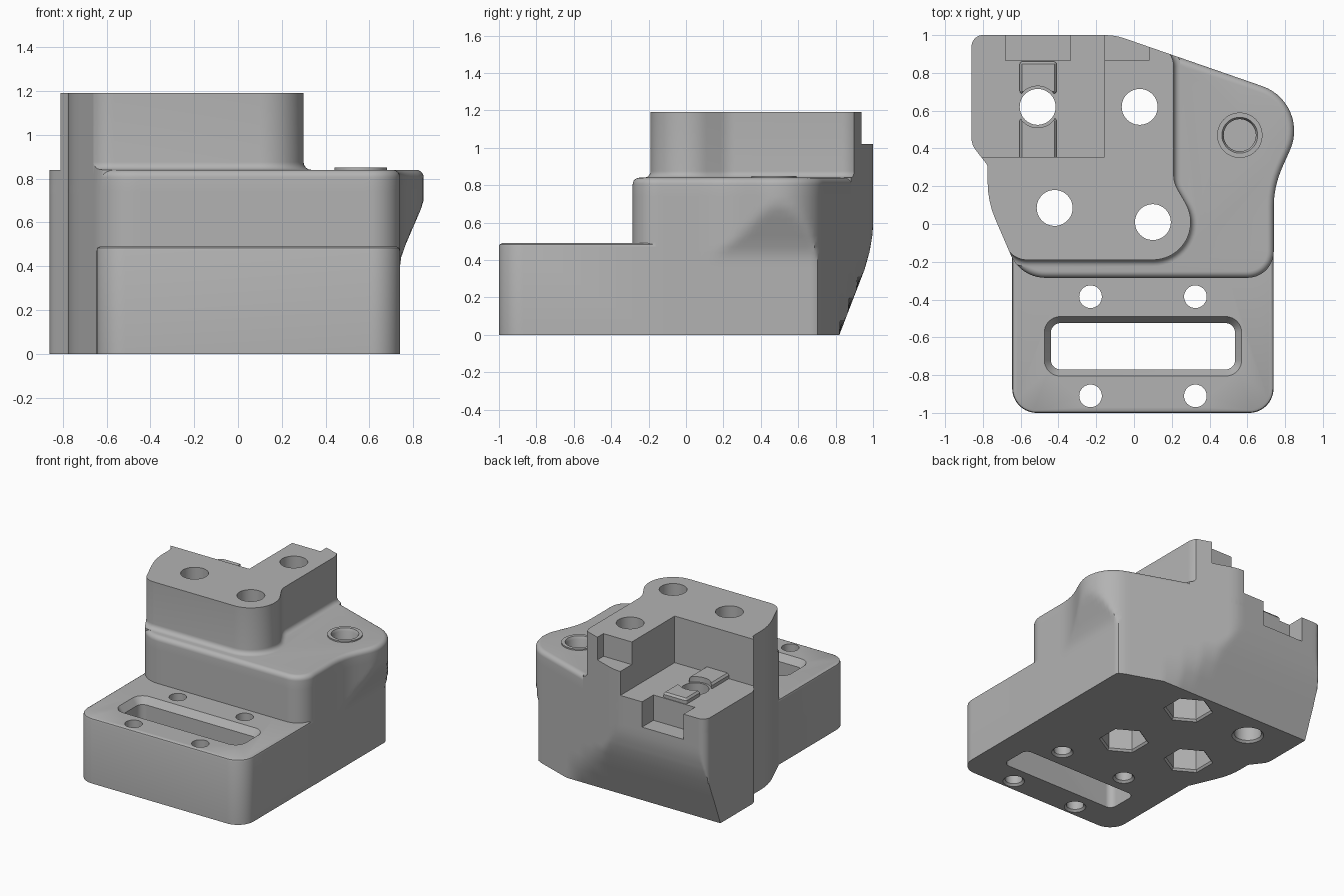
import bpy, bmesh, math
from mathutils import Vector

cube = bpy.data.objects.get("Cube")
if cube:
    bpy.data.objects.remove(cube, do_unlink=True)

grey = bpy.data.materials.new("plain grey")
grey.use_nodes = True
grey.diffuse_color = (0.45, 0.45, 0.45, 1)
grey.node_tree.nodes["Principled BSDF"].inputs["Base Color"].default_value = (0.45, 0.45, 0.45, 1)


def outline(corners, step=None):
    """Counter-clockwise corners (x, y, radius) to a polygon with rounded corners."""
    pts = []
    n = len(corners)
    for i, (x, y, r) in enumerate(corners):
        p = Vector((x, y))
        a = (p - Vector(corners[i - 1][:2])).normalized()
        b = (Vector(corners[(i + 1) % n][:2]) - p).normalized()
        turn = math.atan2(a.x * b.y - a.y * b.x, a.dot(b))
        if r == 0:
            pts.append(p)
            continue
        start = p - a * r * math.tan(abs(turn) / 2)
        side = math.copysign(1, turn)
        centre = start + Vector((-a.y, a.x)) * r * side
        arm = start - centre
        count = max(3, math.ceil(abs(turn) / math.radians(7)))
        for k in range(count + 1):
            t = turn * k / count
            c, s = math.cos(t), math.sin(t)
            pts.append(centre + Vector((arm.x * c - arm.y * s, arm.x * s + arm.y * c)))
    if not step:
        return pts
    fine = []
    for i, p in enumerate(pts):
        q = pts[(i + 1) % len(pts)]
        m = max(1, round((q - p).length / step))
        fine += [p.lerp(q, k / m) for k in range(m)]
    return fine


def rect(x0, x1, y0, y1, r=0):
    return outline([(x0, y0, r), (x1, y0, r), (x1, y1, r), (x0, y1, r)])


def circle(x, y, r, n=48):
    angles = [math.pi / 2 + math.tau * k / n for k in range(n)]
    return [Vector((x + r * math.cos(a), y + r * math.sin(a))) for a in angles]


def loft(name, pts, levels, limit=None):
    """Stack the outline at levels (z, outward offset) and close both ends."""
    bm = bmesh.new()
    n = len(pts)
    rings = []
    for z, off in levels:
        ring = []
        for i, p in enumerate(pts):
            t = (p - pts[i - 1]).normalized() + (pts[(i + 1) % n] - p).normalized()
            t.normalize()
            x, y = p.x + t.y * off, p.y - t.x * off
            if limit:
                x, y = limit(x, y, z)
            ring.append(bm.verts.new((x, y, z)))
        rings.append(ring)
    for low, high in zip(rings, rings[1:]):
        for i in range(n):
            j = (i + 1) % n
            bm.faces.new((low[i], low[j], high[j], high[i]))
    bm.faces.new(rings[0][::-1])
    bm.faces.new(rings[-1])
    bmesh.ops.remove_doubles(bm, verts=bm.verts, dist=1e-5)
    bmesh.ops.recalc_face_normals(bm, faces=bm.faces)
    mesh = bpy.data.meshes.new(name)
    bm.to_mesh(mesh)
    bm.free()
    mesh.materials.append(grey)
    obj = bpy.data.objects.new(name, mesh)
    bpy.context.collection.objects.link(obj)
    return obj


def combine(target, other, operation):
    mod = target.modifiers.new("combine", 'BOOLEAN')
    mod.operation = operation
    mod.solver = 'EXACT'
    mod.object = other
    bpy.context.view_layer.objects.active = target
    bpy.ops.object.modifier_apply(modifier=mod.name)
    bpy.data.objects.remove(other, do_unlink=True)


def cut(target, pts, levels):
    combine(target, loft("cutter", pts, levels), 'DIFFERENCE')


def ramp(table, z):
    """Linear interpolation in (z, value) pairs."""
    for (z0, v0), (z1, v1) in zip(table, table[1:]):
        if z <= z1:
            return v0 + (v1 - v0) * max(0, z - z0) / (z1 - z0)
    return table[-1][1]


# Main body: sloping back, side boss that flares out, rounded upper edge
body_shape = outline([
    (-0.6, -0.285, 0.2), (0.74, -0.285, 0.14), (0.74, 0.2, 0.5), (0.938, 0.64, 0.25),
    (-0.1, 1.0, 0.3), (-0.86, 1.0, 0.06), (-0.86, 0.42, 0.1), (-0.775, 0.31, 0.03),
    (-0.775, 0.12, 0.5)], step=0.025)
back_slope = [(0, 0.82), (0.35, 0.955), (0.45, 0.983), (0.53, 0.996), (0.62, 1.01)]
side_flare = [(0.40, 0.74), (0.44, 0.745), (0.5, 0.766), (0.66, 0.835), (0.70, 0.847), (0.74, 0.87)]


def body_limit(x, y, z):
    return min(x, ramp(side_flare, z)), min(y, ramp(back_slope, z))


R = 0.035
quarter = [math.radians(a) for a in range(0, 91, 15)]
heights = [0, 0.12, 0.24, 0.35, 0.40, 0.44, 0.47, 0.5, 0.53, 0.58, 0.62, 0.66, 0.70, 0.74]
body = loft("mount_block", body_shape,
            [(z, 0) for z in heights]
            + [(0.84 - R + R * math.sin(a), -R * (1 - math.cos(a))) for a in quarter],
            body_limit)

# Front foot with a small bevel on top
foot = loft("front_foot", outline([(-0.645, -1, 0.13), (0.739, -1, 0.13), (0.739, 0, 0), (-0.645, 0, 0)]),
            [(0, 0), (0.472, 0), (0.484, -0.004), (0.49, -0.016)])
combine(body, foot, 'UNION')

# Raised upper block with a coved root, trimmed to the body outline
upper_shape = outline([
    (-0.64, -0.19, 0.12), (0.446, -0.19, 0.2), (0.21, 0.22, 0.15), (0.21, 0.9, 0.12),
    (-0.1, 1.1, 0), (-1.1, 1.1, 0), (-1.1, 0.7, 0)])
upper = loft("upper_block", upper_shape,
             [(0.7, R)] + [(0.84 + R * (1 - math.cos(a)), R * (1 - math.sin(a))) for a in quarter]
             + [(1.19, 0)])
combine(upper, loft("envelope", body_shape, [(0.72, 0), (1.3, 0)]), 'INTERSECT')
combine(body, upper, 'UNION')

# Corner pocket and the two back notches
cut(body, rect(-1.2, -0.155, 0.355, 1.2), [(0.84, 0), (1.4, 0)])
cut(body, rect(-0.156, 0.08, 0.865, 1.2), [(1.02, 0), (1.4, 0)])
cut(body, rect(-0.68, -0.335, 0.865, 1.2), [(0.65, 0), (1.4, 0)])

# Latch pads on the pocket floor, hollowed around the bolt hole
for y0, y1 in ((0.33, 0.56), (0.69, 0.86)):
    pad = loft("latch_pad", rect(-0.605, -0.41, y0, y1, 0.015), [(0.8, 0), (0.865, 0), (0.88, -0.012)])
    cut(pad, circle(-0.51, 0.62, 0.11), [(0.7, 0), (1, 0)])
    combine(body, pad, 'UNION')

# Boss rim and its blind hole
combine(body, loft("boss_rim", circle(0.56, 0.47, 0.12), [(0.8, 0), (0.85, 0)]), 'UNION')
cut(body, circle(0.56, 0.47, 0.085), [(0.4, 0), (0.83, 0), (0.86, 0.015)])

# Bolt holes, three with hexagonal nut pockets underneath
for x, y, nut in ((-0.51, 0.62, False), (0.03, 0.62, True), (-0.42, 0.085, True), (0.1, 0.01, True)):
    cut(body, circle(x, y, 0.095), [(-0.02, 0.035), (0.015, 0), (1.4, 0)])
    if nut:
        cut(body, circle(x, y, 0.16, 6), [(-0.02, 0.03), (0.015, 0), (0.3, 0)])

# Foot screw holes
for x in (-0.23, 0.325):
    for y in (-0.385, -0.91):
        cut(body, circle(x, y, 0.06, 32), [(-0.02, 0.035), (0.015, 0), (0.6, 0)])

# Foot slot with a chamfered mouth
cut(body, rect(-0.44, 0.535, -0.77, -0.525, 0.05),
    [(-0.1, 0), (0.44, 0), (0.49, 0.035), (0.6, 0.035)])

# Smooth shading with crisp edges
bpy.ops.object.select_all(action='DESELECT')
body.select_set(True)
bpy.context.view_layer.objects.active = body
bpy.ops.object.shade_smooth_by_angle(angle=math.radians(30))
